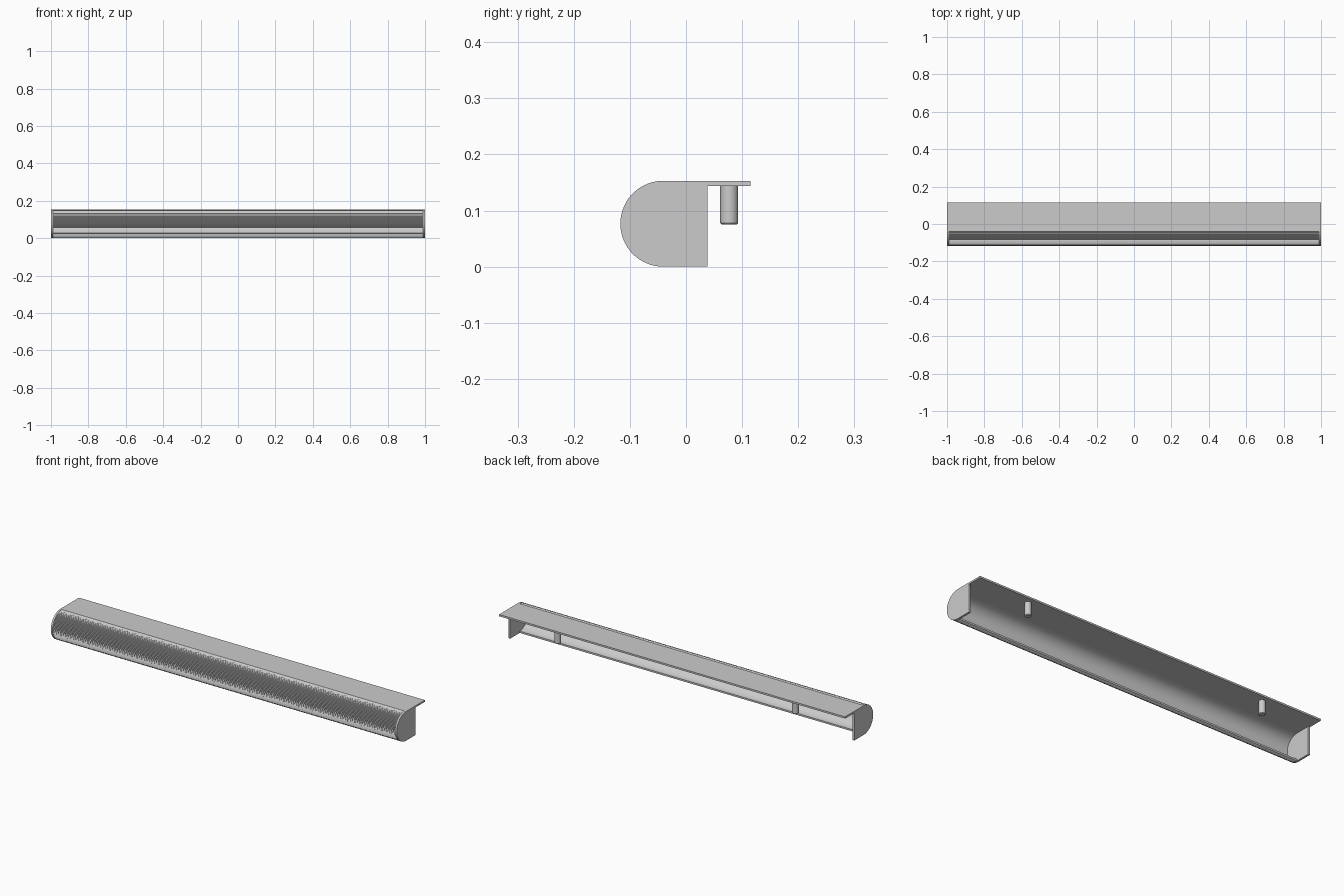
import bpy, bmesh, math

if "Cube" in bpy.data.objects:
    bpy.data.objects.remove(bpy.data.objects["Cube"])

R = 0.0765           # outer radius of the rounded front
CY, CZ = -0.0405, 0.0765
T = 0.009            # sheet thickness
TOP = 0.153


def arc(radius, n, start=90, end=270):
    """Points on the rounded front, in (y, z); radius is a function of the index."""
    pts = []
    for i in range(n + 1):
        a = math.radians(start + (end - start) * i / n)
        r = radius(i)
        pts.append((CY + r * math.cos(a), CZ + r * math.sin(a)))
    return pts


def extrude_x(name, profile, x0, x1, smooth=None):
    """Extrude a closed (y, z) profile from x0 to x1."""
    bm = bmesh.new()
    face = bm.faces.new([bm.verts.new((x0, y, z)) for y, z in profile])
    res = bmesh.ops.extrude_face_region(bm, geom=[face])
    verts = [g for g in res["geom"] if isinstance(g, bmesh.types.BMVert)]
    bmesh.ops.translate(bm, verts=verts, vec=(x1 - x0, 0, 0))
    bmesh.ops.recalc_face_normals(bm, faces=bm.faces)
    return finish(name, bm, smooth)


def finish(name, bm, smooth=None):
    mesh = bpy.data.meshes.new(name)
    bm.to_mesh(mesh)
    bm.free()
    ob = bpy.data.objects.new(name, mesh)
    bpy.context.collection.objects.link(ob)
    if smooth:
        bpy.ops.object.select_all(action='DESELECT')
        ob.select_set(True)
        bpy.context.view_layer.objects.active = ob
        bpy.ops.object.shade_smooth_by_angle(angle=math.radians(smooth))
    return ob


# Curved front shell: finely ribbed outside, smooth inside, open at the bottom
ribs = 40
outer = arc(lambda i: R - (0.0025 if i % 2 else 0.0), ribs * 2)
inner = arc(lambda i: R - T, 48)
extrude_x("ribbed_front", outer + inner[::-1], -0.99, 0.99, smooth=15)

# Flat top plate with rear flange
extrude_x("top_plate", [(CY, TOP), (CY, TOP - T), (0.115, TOP - T), (0.115, TOP)], -1, 1)

# D-shaped end caps, fitted under the top plate
cap = arc(lambda i: R, 48) + [(0.038, 0), (0.038, TOP - T), (CY, TOP - T)]
for side, x0, x1 in (("left", -1, -0.99), ("right", 0.99, 1)):
    extrude_x(side + "_end_cap", cap, x0, x1, smooth=30)

# Mounting pegs with a chamfered tip, hanging from the flange
rings = [(0.016, TOP - T), (0.016, 0.078), (0.0135, 0.075)]
for side, x in (("left", -0.687), ("right", 0.687)):
    bm = bmesh.new()
    n = 32
    loops = [[bm.verts.new((x + r * math.cos(2 * math.pi * k / n),
                            0.077 + r * math.sin(2 * math.pi * k / n), z))
              for k in range(n)] for r, z in rings]
    for a, b in zip(loops, loops[1:]):
        for k in range(n):
            bm.faces.new((a[k], a[(k + 1) % n], b[(k + 1) % n], b[k]))
    bm.faces.new(loops[0])
    bm.faces.new(loops[-1])
    bmesh.ops.recalc_face_normals(bm, faces=bm.faces)
    finish(side + "_mounting_peg", bm, smooth=30)
